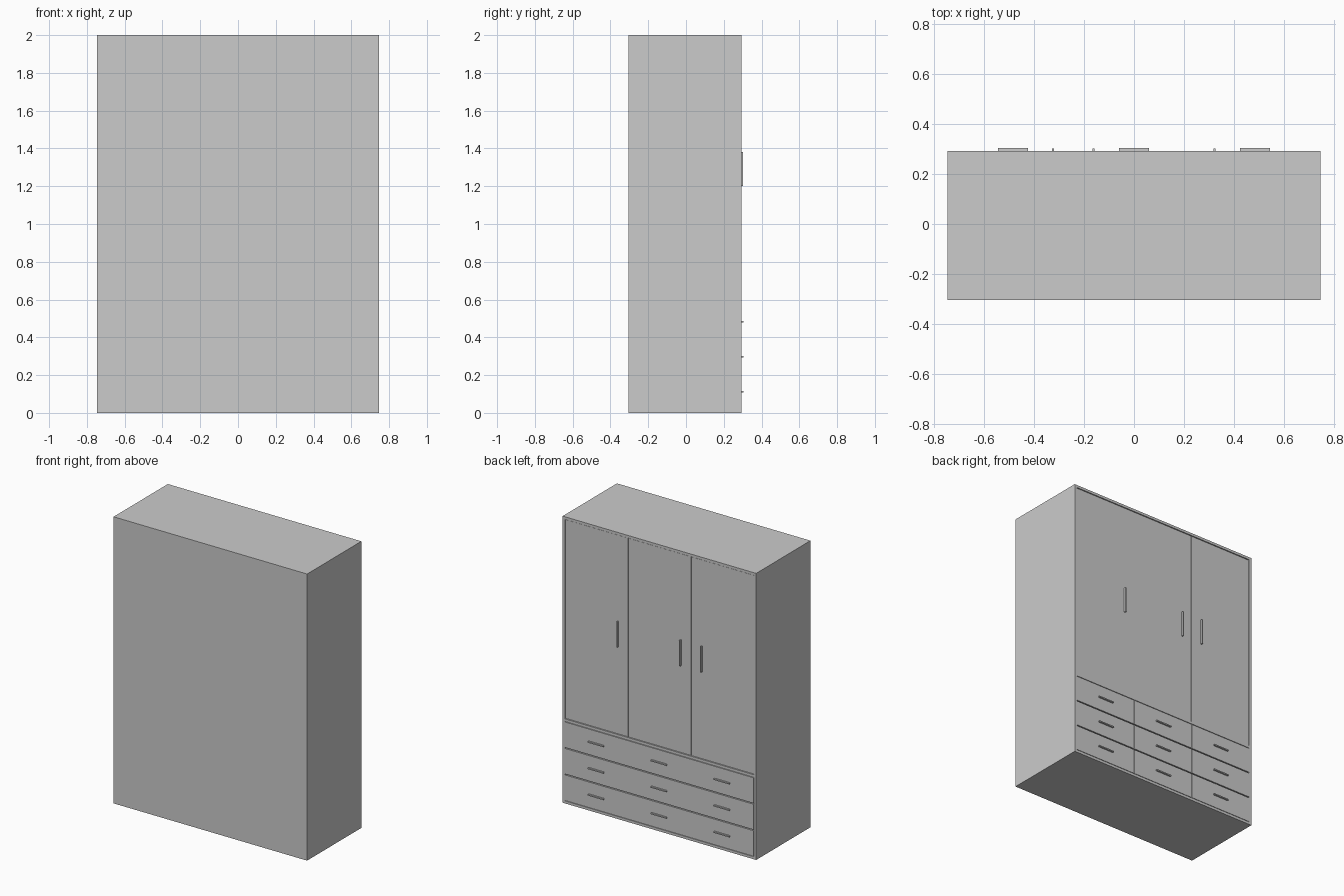
import bpy, bmesh

if "Cube" in bpy.data.objects:
    bpy.data.objects.remove(bpy.data.objects["Cube"])

X, Y0, Y1, H, T = 0.747, -0.305, 0.293, 2.0, 0.018   # half width, back, front, height, board
DIV = 0.572                                          # underside of the divider shelf
GAP = 0.001


def box(name, x0, x1, y0, y1, z0, z1):
    bm = bmesh.new()
    bmesh.ops.create_cube(bm, size=1.0)
    for v in bm.verts:
        v.co.x = x1 if v.co.x > 0 else x0
        v.co.y = y1 if v.co.y > 0 else y0
        v.co.z = z1 if v.co.z > 0 else z0
    me = bpy.data.meshes.new(name)
    bm.to_mesh(me)
    bm.free()
    ob = bpy.data.objects.new(name, me)
    bpy.context.collection.objects.link(ob)
    return ob


# Carcass boards
for s, side in ((-1, "left"), (1, "right")):
    a, b = sorted((s * X, s * (X - T)))
    box("side_panel_" + side, a, b, Y0, Y1, 0, H)
XI = X - T
box("top_panel", -XI, XI, Y0, Y1, H - T, H)
box("bottom_panel", -XI, XI, Y0, Y1, 0, T)
box("divider_shelf", -XI, XI, Y0 + T, Y1, DIV, DIV + T)
box("back_panel", -XI, XI, Y0, Y0 + T, T, H - T)

col = 2 * XI / 3
row = (DIV - T) / 3
door_y = Y1 - 0.004
handle_x = (-0.325, -0.163, 0.322)

for i in range(3):
    x0, x1 = -XI + i * col + GAP, -XI + (i + 1) * col - GAP
    xc = (x0 + x1) / 2
    # Door with vertical handle
    box(f"door_{i}", x0, x1, door_y - T, door_y, DIV + T + 0.003, H - T - 0.003)
    hx = handle_x[i]
    box(f"door_handle_{i}", hx - 0.004, hx + 0.004, door_y, 0.303, 1.2, 1.38)
    # Drawers: front, box and horizontal handle
    for j in range(3):
        z0, z1 = T + j * row + 0.003, T + (j + 1) * row - 0.004
        zc = T + (j + 0.5) * row + 0.002
        box(f"drawer_front_{i}_{j}", x0, x1, Y1 - T, Y1, z0, z1)
        box(f"drawer_handle_{i}_{j}", xc - 0.06, xc + 0.06, Y1, 0.305, zc - 0.004, zc + 0.004)
